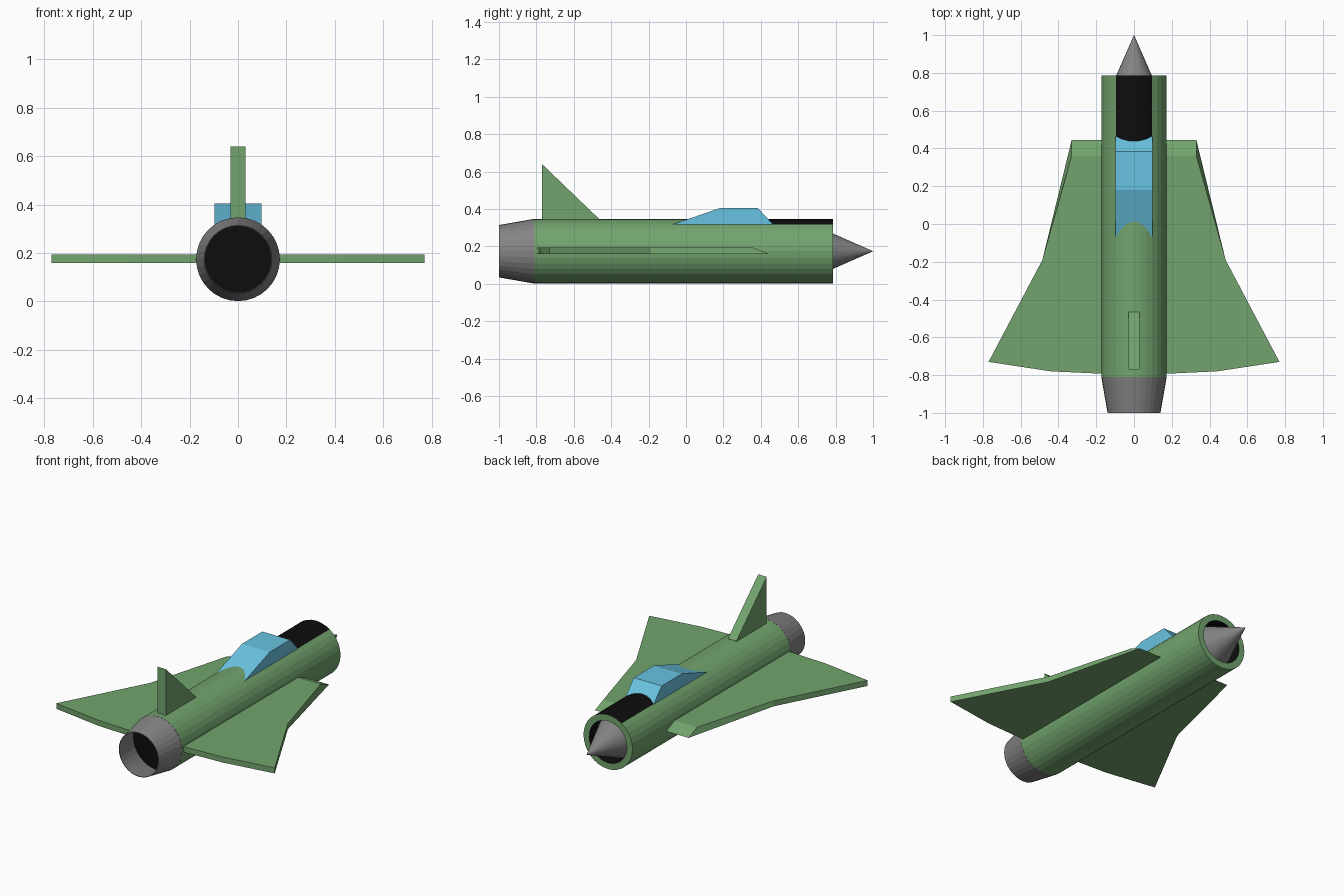
import bpy
import bmesh
import math

if "Cube" in bpy.data.objects:
    bpy.data.objects.remove(bpy.data.objects["Cube"])

SIDES = 32
AXIS_Z = 0.174
R = 0.173


def material(name, rgb):
    m = bpy.data.materials.new(name)
    m.diffuse_color = (*rgb, 1.0)
    m.use_nodes = True
    m.node_tree.nodes["Principled BSDF"].inputs["Base Color"].default_value = m.diffuse_color
    return m


green = material("green paint", (0.17, 0.37, 0.155))
grey = material("grey metal", (0.23, 0.23, 0.23))
black = material("black paint", (0.004, 0.004, 0.004))
blue = material("canopy blue", (0.14, 0.545, 0.75))


def finish(name, bm, mats):
    bmesh.ops.recalc_face_normals(bm, faces=bm.faces)
    mesh = bpy.data.meshes.new(name)
    bm.to_mesh(mesh)
    bm.free()
    for m in mats:
        mesh.materials.append(m)
    ob = bpy.data.objects.new(name, mesh)
    bpy.context.collection.objects.link(ob)
    return ob


def lathe(name, profile, mats, paint=None, cap_start=False, cap_end=False, close=False):
    """Spin (y, radius) stations about the long axis; paint(band, face) picks a slot."""
    bm = bmesh.new()
    rings = []
    for y, r in profile:
        ring = []
        for i in range(SIDES):
            a = 2 * math.pi * i / SIDES
            ring.append(bm.verts.new((r * math.sin(a), y, AXIS_Z + r * math.cos(a))))
        rings.append(ring)
    pairs = list(zip(rings, rings[1:]))
    if close:
        pairs.append((rings[-1], rings[0]))
    for band, (a, b) in enumerate(pairs):
        for i in range(SIDES):
            j = (i + 1) % SIDES
            f = bm.faces.new((a[i], a[j], b[j], b[i]))
            if paint:
                f.material_index = paint(band, f)
    black_slot = len(mats) - 1
    if cap_start:
        bm.faces.new(rings[0]).material_index = black_slot
    if cap_end:
        bm.faces.new(rings[-1]).material_index = black_slot
    return finish(name, bm, mats)


def loft(name, side_a, side_b, mat):
    """Solid between two matching outlines."""
    bm = bmesh.new()
    a = [bm.verts.new(p) for p in side_a]
    b = [bm.verts.new(p) for p in side_b]
    bm.faces.new(a)
    bm.faces.new(b)
    for i in range(len(a)):
        j = (i + 1) % len(a)
        bm.faces.new((a[i], a[j], b[j], b[i]))
    return finish(name, bm, [mat])


def slab(name, profile, half_width, mat):
    """Extrude a (y, z) side profile across x."""
    return loft(name, [(-half_width, y, z) for y, z in profile],
                [(half_width, y, z) for y, z in profile], mat)


# Fuselage with anti-glare panel on top and a recessed black air intake
def fuselage_paint(band, face):
    c = face.calc_center_median()
    if band == 1 and c.z > AXIS_Z + R * 0.82:
        return 1
    return 1 if band == 3 else 0


lathe("fuselage", [(-0.81, R), (0.30, R), (0.785, R), (0.785, 0.133), (0.70, 0.133)],
      [green, black], fuselage_paint, cap_start=True, cap_end=True)

# Intake cone, running back into the recess
lathe("intake_cone", [(0.705, 0.130), (1.0, 0.0005)], [grey], cap_start=True, cap_end=True)

# Hollow tapered exhaust nozzle
lathe("exhaust_nozzle", [(-0.811, R), (-1.0, 0.140), (-1.0, 0.137), (-0.811, 0.170)],
      [grey], close=True)

# Cockpit canopy and tail fin
slab("canopy", [(-0.07, 0.318), (0.18, 0.404), (0.385, 0.404), (0.465, 0.318)], 0.098, blue)
slab("tail_fin", [(-0.77, 0.30), (-0.77, 0.64), (-0.465, 0.347), (-0.465, 0.30)], 0.03, green)


# Cranked delta wing with a sloped leading edge
def wing_outline(front_y, z):
    half = [(0.33, front_y), (0.485, -0.19), (0.77, -0.73), (0.44, -0.78), (0.10, -0.796)]
    return [(x, y, z) for x, y in half] + [(-x, y, z) for x, y in reversed(half)]


loft("wing", wing_outline(0.445, 0.158), wing_outline(0.36, 0.193), green)
